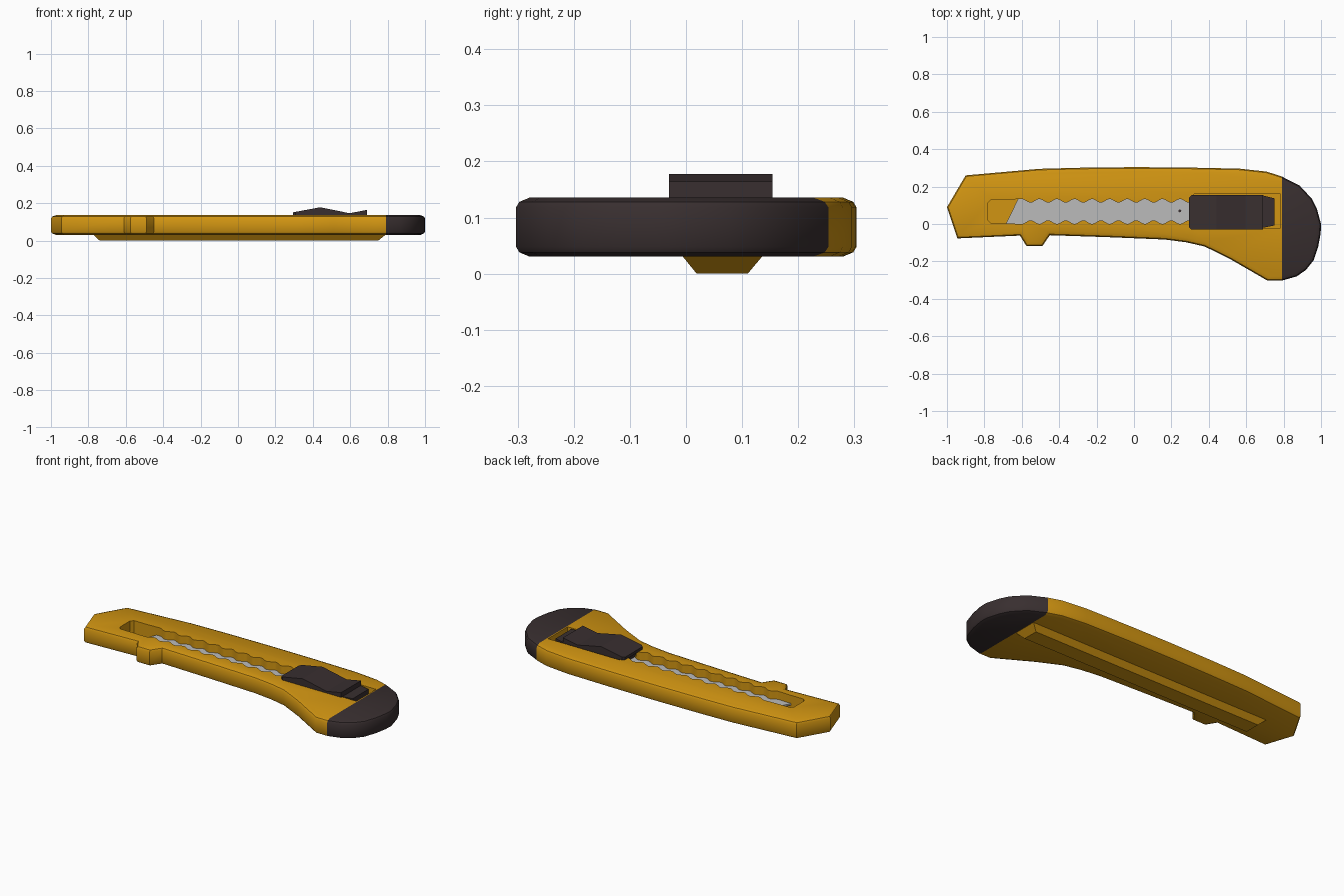
import bpy, bmesh, math
from mathutils import Vector

if "Cube" in bpy.data.objects:
    bpy.data.objects.remove(bpy.data.objects["Cube"])


def material(name, rgb):
    m = bpy.data.materials.new(name)
    m.diffuse_color = (*rgb, 1)
    m.use_nodes = True
    m.node_tree.nodes["Principled BSDF"].inputs["Base Color"].default_value = m.diffuse_color
    return m


YELLOW = material("amber plastic", (0.64, 0.30, 0.006))
DARK = material("dark plastic", (0.04, 0.028, 0.029))
STEEL = material("steel grey", (0.5, 0.5, 0.5))


def finish(bm, name, mat):
    bmesh.ops.recalc_face_normals(bm, faces=bm.faces)
    me = bpy.data.meshes.new(name)
    bm.to_mesh(me)
    bm.free()
    ob = bpy.data.objects.new(name, me)
    bpy.context.collection.objects.link(ob)
    me.materials.append(mat)
    return ob


def extrude(pts, place, step):
    """Prism from 2D points; place maps a point to 3D, step is the sweep."""
    bm = bmesh.new()
    face = bm.faces.new([bm.verts.new(place(*p)) for p in pts])
    new = bmesh.ops.extrude_face_region(bm, geom=[face])["geom"]
    verts = [g for g in new if isinstance(g, bmesh.types.BMVert)]
    bmesh.ops.translate(bm, vec=step, verts=verts)
    bmesh.ops.recalc_face_normals(bm, faces=bm.faces)
    return bm


def plan(pts, z0, z1):
    return extrude(pts, lambda x, y: (x, y, z0), Vector((0, 0, z1 - z0)))


def rect(x0, x1, y0, y1):
    return [(x0, y0), (x1, y0), (x1, y1), (x0, y1)]


def activate(ob):
    bpy.ops.object.select_all(action='DESELECT')
    ob.select_set(True)
    bpy.context.view_layer.objects.active = ob


def smooth(ob, angle=32):
    activate(ob)
    bpy.ops.object.shade_smooth_by_angle(angle=math.radians(angle))


def cut(ob, cutter):
    cutter.hide_render = True
    mod = ob.modifiers.new("cut", 'BOOLEAN')
    mod.operation = 'DIFFERENCE'
    mod.solver = 'EXACT'
    mod.object = cutter
    activate(ob)
    bpy.ops.object.modifier_apply(modifier=mod.name)
    bpy.data.objects.remove(cutter)


# Handle outline seen from above
OUTLINE = [(-1, .09), (-.944, -.077), (-.61, -.062), (-.575, -.118), (-.49, -.118),
           (-.45, -.06), (-.15, -.07), (.165, -.083), (.28, -.098), (.377, -.12),
           (.51, -.185), (.714, -.303), (.79, -.303), (.87, -.28), (.92, -.245),
           (.96, -.195), (.985, -.12), (.998, -.05), (1, 0), (.978, .08),
           (.95, .136), (.885, .206), (.79, .254), (.71, .28), (.564, .296),
           (.28, .302), (0, .304), (-.28, .301), (-.505, .295), (-.9, .26)]
SEAM = .79


def shell(name, mat, keep_rear):
    """Rounded slab cut at the seam, keeping one side."""
    bm = plan(OUTLINE, .048, .118)
    for sign in (1, -1):
        bm.normal_update()
        face = [f for f in bm.faces if f.normal.z * sign > .9]
        for width, rise in ((.006, .010), (.018, .0075)):
            bmesh.ops.inset_region(bm, faces=face, thickness=width, depth=0,
                                   use_even_offset=True)
            bmesh.ops.translate(bm, vec=(0, 0, rise * sign), verts=face[0].verts)
    bmesh.ops.bisect_plane(bm, geom=bm.verts[:] + bm.edges[:] + bm.faces[:],
                           plane_co=(SEAM, 0, 0), plane_no=(1, 0, 0), dist=1e-5,
                           clear_outer=not keep_rear, clear_inner=keep_rear)
    bmesh.ops.holes_fill(bm, edges=[e for e in bm.edges if e.is_boundary], sides=0)
    return finish(bm, name, mat)


body = shell("handle_body", YELLOW, False)
cap = shell("rear_cap", DARK, True)

# Blade slot with scalloped edges, and the slider pocket behind it
N, X0, X1 = 80, -.60, .34
wave = []
for i in range(N + 1):
    t = i / N
    wave.append((X0 + (X1 - X0) * t, .010 * math.cos(t * 20 * math.pi)))
slot = [(-.78, .02), (-.765, .003), (-.68, .003)]
slot += [(x, .010 - w) for x, w in wave]
slot += [(.7, .003), (.7, .127)]
slot += [(x, .124 + w) for x, w in reversed(wave)]
slot += [(-.68, .13), (-.765, .13), (-.78, .113)]
cut(body, finish(plan(slot, .055, .2), "slot_cutter", YELLOW))
cut(body, finish(plan(rect(.32, .783, -.022, .16), .095, .2), "pocket_cutter", YELLOW))
smooth(body)
smooth(cap)

# Tapered rib along the underside
bm = plan(rect(-.775, SEAM, -.007, .137), 0, .032)
for v in bm.verts:
    if v.co.z < .01:
        v.co.x += .035 if v.co.x < 0 else -.04
        v.co.y += .026 if v.co.y < .06 else -.027
finish(bm, "underside_rib", YELLOW)

# Blade with slanted tip, and its small hole
finish(plan([(-.685, .0), (.6, .0), (.6, .134), (-.62, .134)], .078, .088), "blade", STEEL)
dot = [(.245 + .008 * math.cos(a * math.pi / 4), .07 + .008 * math.sin(a * math.pi / 4))
       for a in range(8)]
finish(plan(dot, .086, .089), "blade_hole", DARK)

# Thumb slider: side profile swept across the handle
side = [(.295, .134), (.69, .134), (.69, .164), (.66, .158), (.595, .146),
        (.52, .162), (.44, .178), (.37, .165), (.295, .151)]
bm = extrude(side, lambda x, z: (x, -.03, z), Vector((0, .184, 0)))
corners = [e for e in bm.edges if all(v.co.x < .3 for v in e.verts)
           and abs(e.verts[0].co.z - e.verts[1].co.z) > .005]
bmesh.ops.bevel(bm, geom=corners, offset=.012, segments=1, affect='EDGES')
finish(bm, "thumb_slider", DARK)

# Slider base sitting in the pocket, with a tapered tail
tail = [(.33, -.018), (.69, -.02), (.75, -.008), (.75, .137), (.69, .152), (.33, .15)]
finish(plan(tail, .09, .136), "slider_base", DARK)
